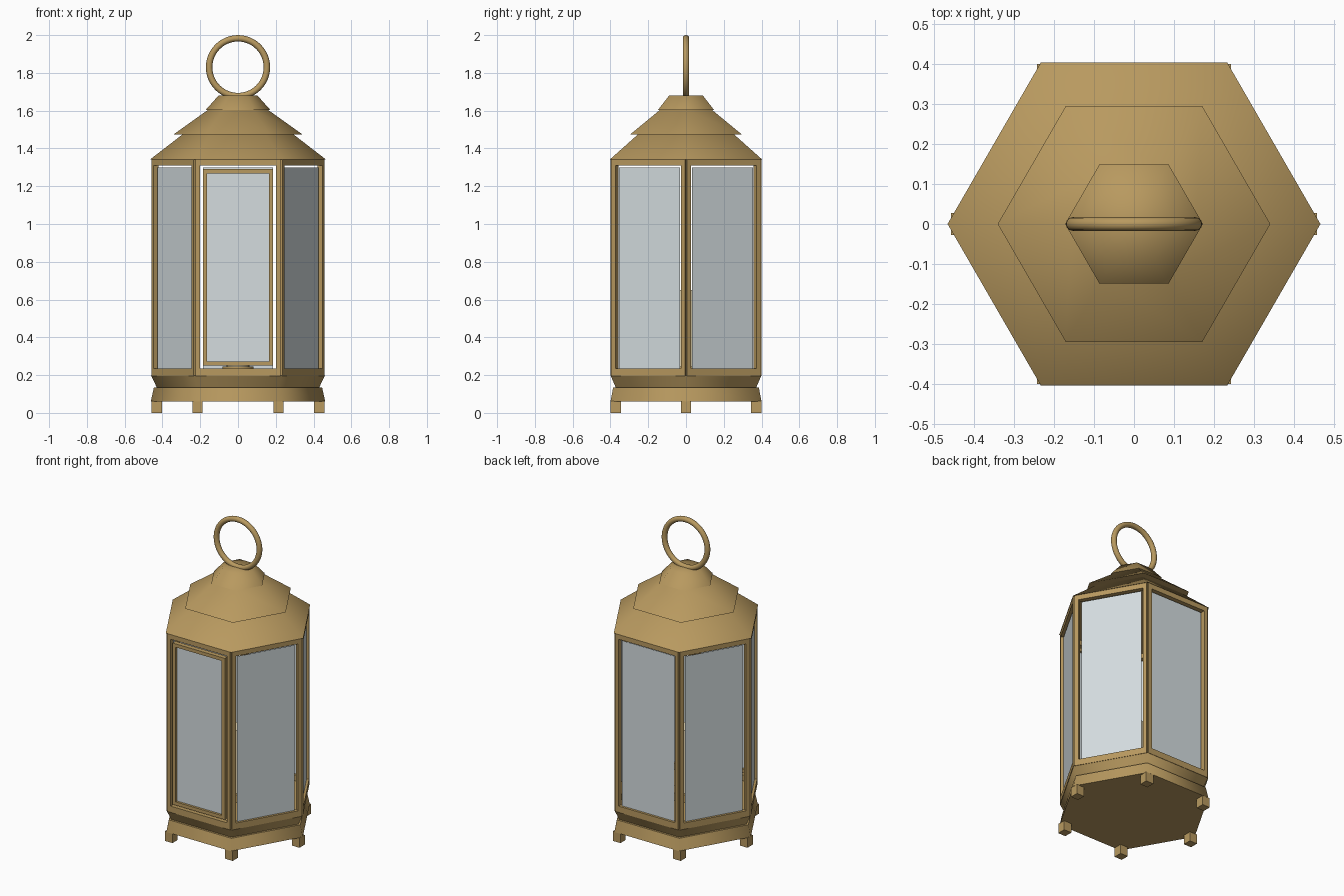
import bpy, bmesh
from math import radians, pi
from mathutils import Matrix, Vector

cube = bpy.data.objects.get("Cube")
if cube:
    bpy.data.objects.remove(cube, do_unlink=True)


def material(name, rgb):
    m = bpy.data.materials.new(name)
    m.use_nodes = True
    m.diffuse_color = (*rgb, 1)
    m.node_tree.nodes["Principled BSDF"].inputs["Base Color"].default_value = (*rgb, 1)
    return m


BRONZE = material("aged_bronze", (0.48, 0.32, 0.115))
GLASS = material("pale_glass", (0.66, 0.72, 0.74))
WAX = material("candle_wax", (0.75, 0.66, 0.45))


def finish(name, bm, mat, smooth=None):
    mesh = bpy.data.meshes.new(name)
    bm.to_mesh(mesh)
    bm.free()
    mesh.materials.append(mat)
    ob = bpy.data.objects.new(name, mesh)
    bpy.context.collection.objects.link(ob)
    if smooth:
        bpy.ops.object.select_all(action="DESELECT")
        ob.select_set(True)
        bpy.context.view_layer.objects.active = ob
        bpy.ops.object.shade_smooth_by_angle(angle=radians(smooth))
    return ob


def frustum(name, r1, r2, z1, z2, mat=BRONZE, sides=6, smooth=65):
    """Upright frustum; the hexagons have corners on the x axis."""
    bm = bmesh.new()
    place = Matrix.Translation((0, 0, (z1 + z2) / 2)) @ Matrix.Rotation(pi / 6, 4, "Z")
    bmesh.ops.create_cone(bm, cap_ends=True, segments=sides, radius1=r1,
                          radius2=r2, depth=z2 - z1, matrix=place)
    return finish(name, bm, mat, smooth)


def add_box(bm, lo, hi, turn=Matrix()):
    lo, hi = Vector(lo), Vector(hi)
    place = turn @ Matrix.Translation((lo + hi) / 2) @ Matrix.Diagonal((*(hi - lo), 1))
    bmesh.ops.create_cube(bm, size=1, matrix=place)


def add_frame(bm, half, z1, z2, bar, rail_low, rail_high, turn=Matrix()):
    """Rectangular frame on the front side, then turned into place."""
    y1, y2 = -0.40, -0.37
    inner = half - bar
    add_box(bm, (-half, y1, z1), (-inner, y2, z2), turn)
    add_box(bm, (inner, y1, z1), (half, y2, z2), turn)
    add_box(bm, (-inner, y1, z1), (inner, y2, z1 + rail_low), turn)
    add_box(bm, (-inner, y1, z2 - rail_high), (inner, y2, z2), turn)


def add_pane(bm, half, z1, z2, turn=Matrix()):
    """Single sheet of glass facing outward."""
    corners = [(-half, z1), (half, z1), (half, z2), (-half, z2)]
    bm.faces.new([bm.verts.new(turn @ Vector((x, -0.385, z))) for x, z in corners])


# Feet
bm = bmesh.new()
for i in range(6):
    c = Matrix.Rotation(i * pi / 3, 3, "Z") @ Vector((0.43, 0, 0))
    add_box(bm, (c.x - 0.027, c.y - 0.027, 0), (c.x + 0.027, c.y + 0.027, 0.062))
finish("feet", bm, BRONZE)

# Base
frustum("base_plinth", 0.462, 0.445, 0.06, 0.135)
frustum("base_upper_band", 0.43, 0.46, 0.135, 0.197)

# Six side frames, with glass in all but the front one
frames, panes = bmesh.new(), bmesh.new()
for i in range(6):
    turn = Matrix.Rotation(i * pi / 3, 4, "Z")
    add_frame(frames, 0.224, 0.195, 1.342, 0.024, 0.04, 0.032, turn)
    if i:
        add_pane(panes, 0.186, 0.234, 1.3, turn)
finish("side_frames", frames, BRONZE)
finish("side_glass", panes, GLASS)

# Front door
bm = bmesh.new()
add_frame(bm, 0.186, 0.25, 1.29, 0.022, 0.022, 0.022)
finish("door_frame", bm, BRONZE)
bm = bmesh.new()
add_pane(bm, 0.166, 0.27, 1.27)
finish("door_glass", bm, GLASS)

# Candle on its plate
frustum("candle_plate", 0.083, 0.083, 0.197, 0.245, sides=24, smooth=40)
frustum("candle", 0.06, 0.06, 0.245, 0.65, WAX, sides=24, smooth=40)
frustum("candle_wick", 0.006, 0.004, 0.65, 0.69, sides=8, smooth=50)

# Stepped roof
frustum("roof_lower_tier", 0.465, 0.29, 1.342, 1.477)
frustum("roof_middle_tier", 0.34, 0.155, 1.475, 1.607)
frustum("roof_cap", 0.172, 0.103, 1.603, 1.68)

# Carrying ring
bpy.ops.mesh.primitive_torus_add(major_radius=0.153, minor_radius=0.017,
                                 major_segments=48, minor_segments=12,
                                 location=(0, 0, 1.83), rotation=(pi / 2, 0, 0))
ring = bpy.context.object
ring.name = "carrying_ring"
ring.data.materials.append(BRONZE)
bpy.ops.object.shade_smooth_by_angle(angle=radians(60))
